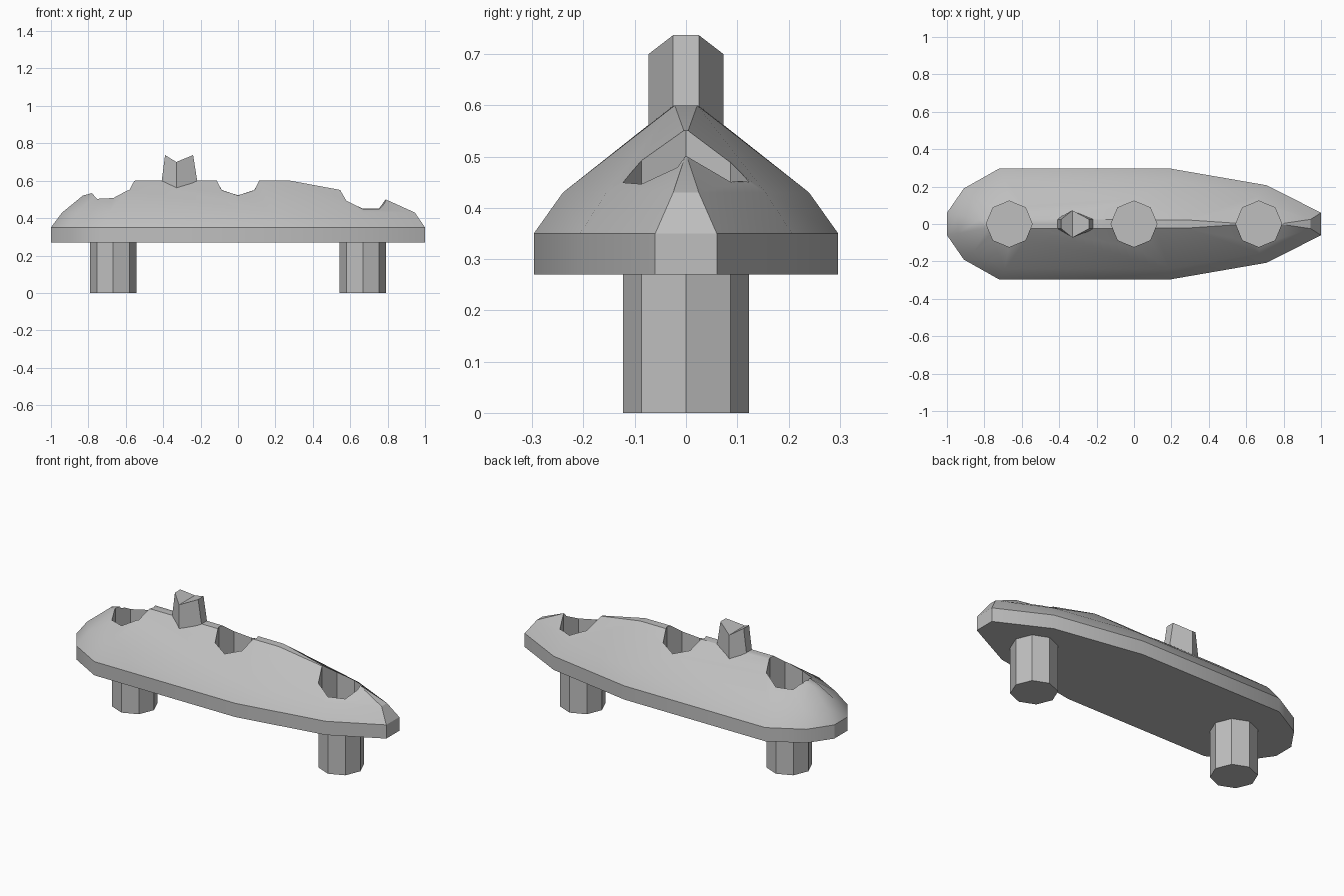
import bpy, bmesh
from math import radians

cube = bpy.data.objects.get("Cube")
if cube:
    bpy.data.objects.remove(cube, do_unlink=True)

grey = bpy.data.materials.new("light grey")
grey.use_nodes = True
grey.diffuse_color = (0.52, 0.52, 0.52, 1)
grey.node_tree.nodes["Principled BSDF"].inputs["Base Color"].default_value = grey.diffuse_color


def make(name, bm):
    bmesh.ops.remove_doubles(bm, verts=bm.verts, dist=0.0005)
    bmesh.ops.recalc_face_normals(bm, faces=bm.faces)
    mesh = bpy.data.meshes.new(name)
    bm.to_mesh(mesh)
    bm.free()
    mesh.materials.append(grey)
    obj = bpy.data.objects.new(name, mesh)
    bpy.context.collection.objects.link(obj)
    return obj


def loft(name, halves):
    """Stack rings; each is a half outline (x, y, z) mirrored across y."""
    bm = bmesh.new()
    rings = []
    for half in halves:
        full = half + [(x, -y, z) for x, y, z in reversed(half)]
        rings.append([bm.verts.new(p) for p in full])
    n = len(rings[0])
    for low, high in zip(rings, rings[1:]):
        for i in range(n):
            j = (i + 1) % n
            bm.faces.new((low[i], low[j], high[j], high[i]))
    bm.faces.new(rings[0])
    # Close the top with a strip between the two mirrored sides
    top = rings[-1]
    for i in range(n // 2 - 1):
        bm.faces.new((top[i], top[i + 1], top[n - 2 - i], top[n - 1 - i]))
    return make(name, bm)


def octagon(name, x, z0, z1, radius=0.123):
    bm = bmesh.new()
    bmesh.ops.create_cone(bm, cap_ends=True, segments=8, radius1=radius,
                          radius2=radius, depth=z1 - z0)
    bmesh.ops.translate(bm, verts=bm.verts, vec=(x, 0, (z0 + z1) / 2))
    return make(name, bm)


# Hull: vertical rim, rounded shoulder, narrow ridge
rim = [(-1, 0.06), (-0.91, 0.19), (-0.72, 0.297), (0.19, 0.297), (0.71, 0.207), (1, 0.06)]
shoulder = [(-0.94, 0.05), (-0.86, 0.15), (-0.69, 0.24), (0.19, 0.24), (0.67, 0.155), (0.945, 0.025)]
ridge = [(-0.83, 0.02, 0.52), (-0.74, 0.025, 0.545), (-0.55, 0.025, 0.6),
         (0.28, 0.022, 0.6), (0.55, 0.004, 0.55), (0.79, 0.002, 0.5)]
hull = loft("hull", [[(x, y, 0.27) for x, y in rim],
                     [(x, y, 0.35) for x, y in rim],
                     [(x, y, 0.43) for x, y in shoulder],
                     ridge])

# Octagonal sockets cut into the top
for x in (-0.667, 0, 0.667):
    cutter = octagon("socket_cutter", x, 0.29, 0.9)
    cutter.hide_render = True
    mod = hull.modifiers.new("socket", "BOOLEAN")
    mod.operation = "DIFFERENCE"
    mod.solver = "EXACT"
    mod.object = cutter
    bpy.context.view_layer.objects.active = hull
    bpy.ops.object.modifier_apply(modifier=mod.name)
    bpy.data.objects.remove(cutter, do_unlink=True)

bpy.ops.object.select_all(action="DESELECT")
hull.select_set(True)
bpy.context.view_layer.objects.active = hull
bpy.ops.object.shade_smooth_by_angle(angle=radians(30))

# Tower: tapered six-sided block with a ridged top
loft("tower", [[(-0.417, 0.025, 0.53), (-0.33, 0.073, 0.53), (-0.207, 0.025, 0.53)],
               [(-0.39, 0.025, 0.737), (-0.33, 0.073, 0.7), (-0.24, 0.025, 0.737)]])

# Pegs underneath
for name, x in (("rear_peg", -0.667), ("front_peg", 0.667)):
    octagon(name, x, 0, 0.275)
